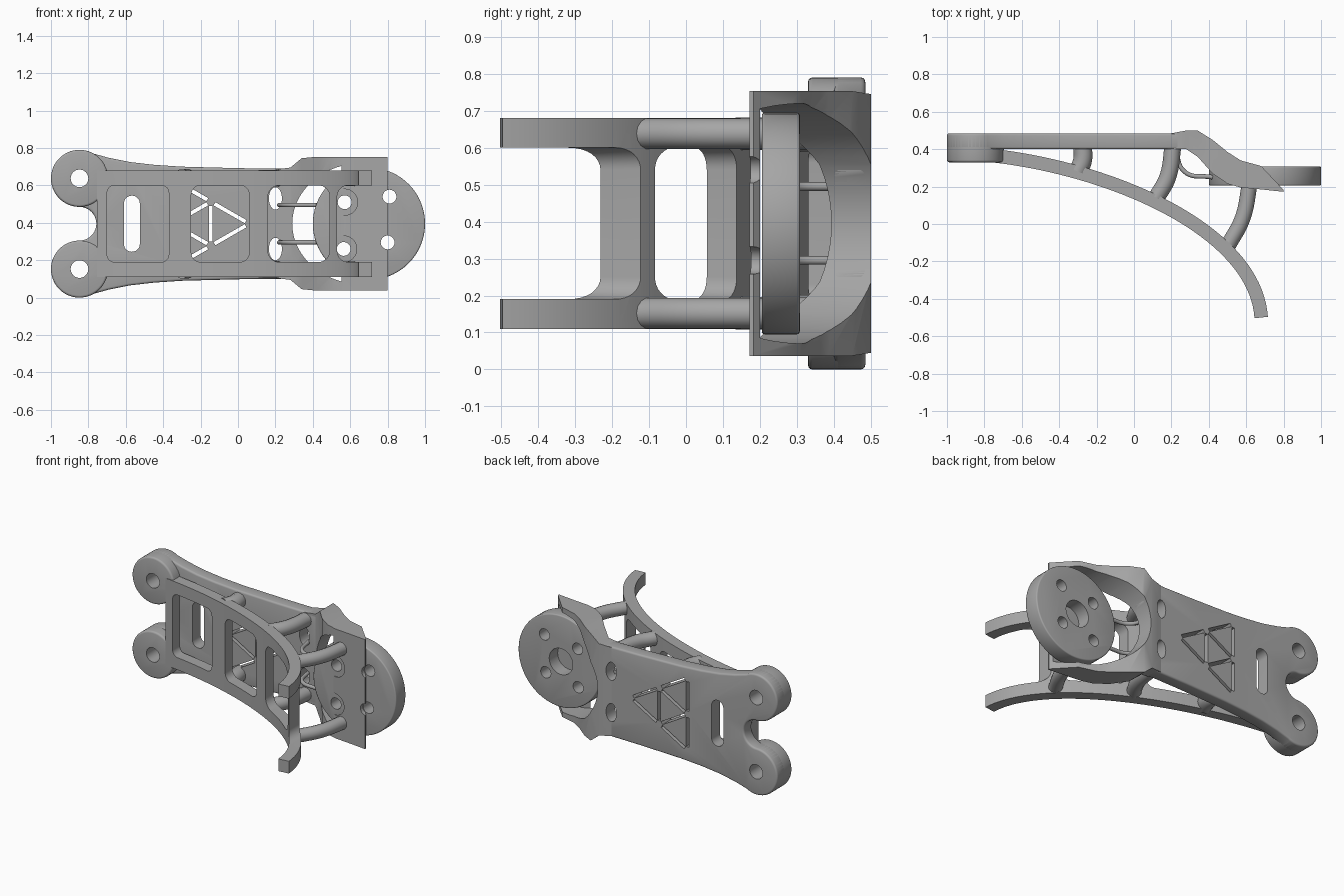
import bpy, bmesh
from math import sin, cos, pi, radians
from mathutils import Vector
from mathutils.geometry import interpolate_bezier

if "Cube" in bpy.data.objects:
    bpy.data.objects.remove(bpy.data.objects["Cube"], do_unlink=True)

MID = 0.395      # height of the mirror plane
LOBE = 0.2425    # lobe distance from the mirror plane
LOBE_X = -0.8475
LOBE_R = 0.1525

grey = bpy.data.materials.new("plain grey")
grey.use_nodes = True
GREY = (0.38, 0.38, 0.38, 1)
grey.diffuse_color = GREY
grey.node_tree.nodes["Principled BSDF"].inputs["Base Color"].default_value = GREY


def finish(name, bm):
    bmesh.ops.recalc_face_normals(bm, faces=bm.faces)
    mesh = bpy.data.meshes.new(name)
    bm.to_mesh(mesh)
    bm.free()
    mesh.materials.append(grey)
    obj = bpy.data.objects.new(name, mesh)
    bpy.context.scene.collection.objects.link(obj)
    return obj


def prism(name, outlines, y0, y1):
    """Extrude closed (x, z) outlines along y."""
    bm = bmesh.new()
    for outline in outlines:
        rings = [[bm.verts.new((x, y, z)) for x, z in outline] for y in (y0, y1)]
        for ring in rings:
            bm.faces.new(ring)
        n = len(outline)
        for i in range(n):
            j = (i + 1) % n
            bm.faces.new((rings[0][i], rings[0][j], rings[1][j], rings[1][i]))
    return finish(name, bm)


def loft(name, stations):
    """Join rectangular sections (front xy, back xy, half height)."""
    bm = bmesh.new()
    rings = []
    for front, back, h in stations:
        rings.append([bm.verts.new((p[0], p[1], MID + s))
                      for p, s in ((front, -h), (back, -h), (back, h), (front, h))])
    for a, b in zip(rings, rings[1:]):
        for i in range(4):
            j = (i + 1) % 4
            bm.faces.new((a[i], a[j], b[j], b[i]))
    bm.faces.new(rings[0])
    bm.faces.new(rings[-1])
    return finish(name, bm)


def arc(cx, cz, rx, rz=None, a0=0, a1=360, n=48):
    full = a1 - a0 == 360
    steps = n if full else n + 1
    ang = [radians(a0 + (a1 - a0) * i / n) for i in range(steps)]
    return [(cx + rx * cos(a), cz + (rz or rx) * sin(a)) for a in ang]


def rounded(x0, x1, half, r):
    pts = []
    for cx, cz, a in ((x1 - r, half - r, 0), (x0 + r, half - r, 90),
                      (x0 + r, r - half, 180), (x1 - r, r - half, 270)):
        pts += arc(cx, MID + cz, r, a0=a, a1=a + 90, n=8)
    return pts


def strip(a, b, width, gap):
    a, b = Vector(a), Vector(b)
    d = (b - a).normalized()
    side = Vector((-d.y, d.x)) * width / 2
    a, b = a + d * gap, b - d * gap
    return [tuple(p) for p in (a + side, b + side, b - side, a - side)]


def bake(obj, cutters=(), bevel=0.0):
    """Bevel, cut and smooth a part, leaving plain mesh data."""
    if bevel:
        mod = obj.modifiers.new("bevel", "BEVEL")
        mod.width, mod.segments, mod.limit_method = bevel, 3, "ANGLE"
        mod.angle_limit = radians(40)
    for cutter in cutters:
        mod = obj.modifiers.new("cut", "BOOLEAN")
        mod.object, mod.operation, mod.solver = cutter, "DIFFERENCE", "EXACT"
    dg = bpy.context.evaluated_depsgraph_get()
    mesh = bpy.data.meshes.new_from_object(obj.evaluated_get(dg))
    obj.modifiers.clear()
    obj.data = mesh
    bpy.ops.object.select_all(action="DESELECT")
    obj.select_set(True)
    bpy.context.view_layer.objects.active = obj
    bpy.ops.object.shade_smooth_by_angle(angle=radians(35))


def tube(name, points, z, radius):
    curve = bpy.data.curves.new(name, "CURVE")
    curve.dimensions = "3D"
    curve.bevel_depth, curve.bevel_resolution, curve.use_fill_caps = radius, 5, True
    spline = curve.splines.new("BEZIER")
    spline.bezier_points.add(len(points) - 1)
    for bp, (x, y) in zip(spline.bezier_points, points):
        bp.co = (x, y, z)
        bp.handle_left_type = bp.handle_right_type = "AUTO"
    curve.materials.append(grey)
    bpy.context.scene.collection.objects.link(bpy.data.objects.new(name, curve))


# Cutters
bolts = [(0.57, 0.51), (0.81, 0.54), (0.8, 0.295), (0.565, 0.26)]
lobe_holes = prism("lobe_hole_cutter", [arc(LOBE_X, MID + s * LOBE, 0.047) for s in (-1, 1)], 0, 1)
slot = prism("slot_cutter", [rounded(-0.61, -0.525, 0.15, 0.042)], 0, 1)
bolt_holes = prism("bolt_cutter", [arc(x, z, 0.037, n=24) for x, z in bolts], 0, 1)
bores = prism("bore_cutter", [arc(x, z, 0.07, n=32) for x, z in (bolts[0], bolts[3])], 0, 0.2)
hub_hole = prism("hub_cutter", [arc(0.69, MID, 0.085)], 0.22, 1)
ovals = prism("oval_cutter", [arc(0.2, MID + s * 0.135, 0.035, 0.06, n=24) for s in (-1, 1)], 0.3, 1)
clearance = prism("clearance_cutter", [arc(0.67, MID, 0.38, 0.325, n=64)], 0.2, 1)
windows = prism("window_cutter", [rounded(-0.7, -0.37, 0.205, 0.04), rounded(-0.25, 0.06, 0.205, 0.05),
                                  rounded(0.16, 0.49, 0.205, 0.06), rounded(0.53, 1.0, 0.205, 0.06)], -1, 1)

# Triangular lattice of slits
apex, top, low = Vector((0.06, MID)), Vector((-0.35, MID + 0.235)), Vector((-0.35, MID - 0.235))
m_top, m_low, m_base = (apex + top) / 2, (apex + low) / 2, (top + low) / 2
pairs = [(apex, m_top), (m_top, top), (apex, m_low), (m_low, low), (top, m_base), (m_base, low),
         (m_top, m_low), (m_top, m_base), (m_low, m_base)]
slits = prism("slit_cutter", [strip(a, b, 0.02, 0.022) for a, b in pairs], 0.3, 1)

# Back plate with two lobes and a round notch
half = [(0.33, 0.293), (0.0, 0.297), (-0.3, 0.305), (-0.45, 0.315), (-0.58, 0.33), (-0.69, 0.352)]
half += arc(LOBE_X, LOBE, LOBE_R, a0=60, a1=270, n=36)
half += arc(LOBE_X, 0, LOBE - LOBE_R, a0=90, a1=0, n=12)[1:]
outline = [(x, MID + z) for x, z in half] + [(x, MID - z) for x, z in reversed(half[:-1])]
plate = prism("back_plate", [outline], 0.4, 0.485)
bake(plate, [lobe_holes, slot, slits, ovals, clearance], 0.012)

# Thick lobes
for side, s in (("upper", 1), ("lower", -1)):
    lobe = prism(side + "_lobe", [arc(LOBE_X, MID + s * LOBE, LOBE_R)], 0.33, 0.484)
    bake(lobe, [lobe_holes], 0.012)

# Curved front frame with windows and an open fork
path = interpolate_bezier(Vector((-0.75, 0.365)), Vector((-0.1, 0.29)),
                          Vector((0.65, -0.04)), Vector((0.68, -0.5)), 40)
stations = []
for i, p in enumerate(path):
    d = (path[min(i + 1, len(path) - 1)] - path[max(i - 1, 0)]).normalized()
    n = Vector((-d.y, d.x)) * 0.036
    stations.append((p - n, p + n, 0.285))
bake(loft("curved_frame", stations), [windows])

# Sloped cradle around the hub disc
sections = [(0.2, 0.4, 0.485, 0.29), (0.28, 0.4, 0.5, 0.3), (0.34, 0.36, 0.5, 0.35),
            (0.42, 0.27, 0.45, 0.358), (0.5, 0.215, 0.385, 0.358), (0.57, 0.195, 0.34, 0.358),
            (0.68, 0.185, 0.31, 0.358), (0.8, 0.172, 0.182, 0.358)]
cradle = loft("cradle", [((x, f), (x, b), h) for x, f, b, h in sections])
bake(cradle, [clearance, ovals, bores, bolt_holes])

# Hub disc
disc = prism("hub_disc", [arc(0.7, MID, 0.3, n=72)], 0.205, 0.308)
bake(disc, [bolt_holes, hub_hole], 0.008)

# Posts between frame and back, and thin ribs
for side, s in (("upper", 1), ("lower", -1)):
    z = MID + s * 0.243
    tube(side + "_short_post", [(-0.3, 0.28), (-0.275, 0.34), (-0.275, 0.42)], z, 0.05)
    tube(side + "_middle_post", [(0.12, 0.14), (0.18, 0.25), (0.21, 0.43)], z, 0.045)
    tube(side + "_long_post", [(0.5, -0.12), (0.58, 0.03), (0.62, 0.22)], z, 0.042)
    tube(side + "_thin_rib", [(0.22, 0.42), (0.27, 0.28), (0.42, 0.25)], MID + s * 0.1, 0.012)

for cutter in (lobe_holes, slot, bolt_holes, bores, hub_hole, ovals, clearance, windows, slits):
    bpy.data.objects.remove(cutter, do_unlink=True)
